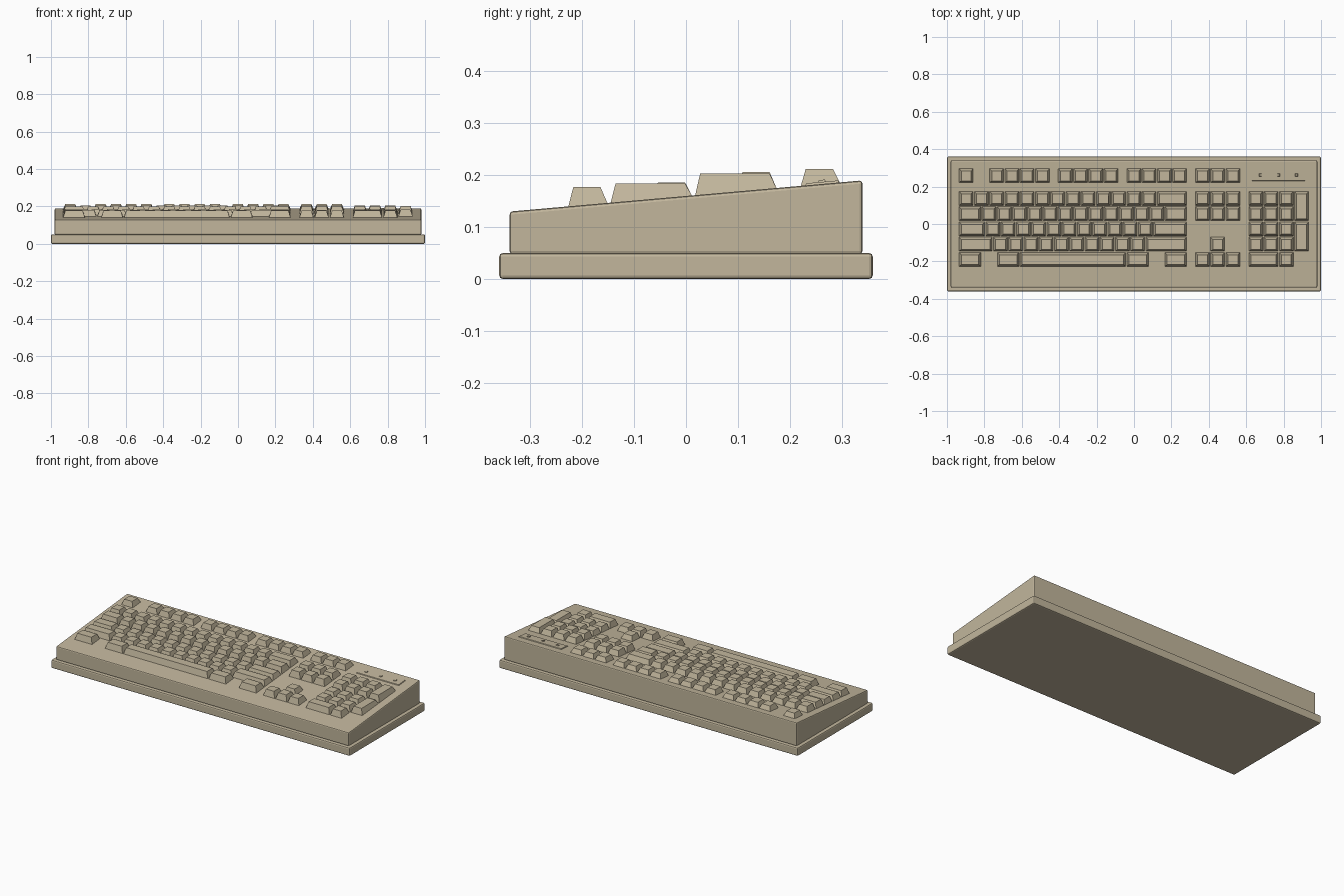
import bpy, bmesh

if "Cube" in bpy.data.objects:
    bpy.data.objects.remove(bpy.data.objects["Cube"])

beige = bpy.data.materials.new("warm beige plastic")
beige.diffuse_color = (0.54, 0.47, 0.335, 1)
beige.use_nodes = True
beige.node_tree.nodes["Principled BSDF"].inputs["Base Color"].default_value = beige.diffuse_color

PITCH, X0, GAP = 0.0815, -0.938, 0.0025
# row centre y and key-top height, from the function row to the space row
ROWS = [(0.259, 0.212), (0.137, 0.206), (0.0555, 0.200),
        (-0.026, 0.186), (-0.1075, 0.181), (-0.189, 0.177)]


def surface(y):
    """Height of the sloping case top."""
    return 0.16 + 0.0882 * y


def frustum(bm, bottom, top):
    """Closed six-sided block from two four-point rings."""
    a = [bm.verts.new(p) for p in bottom]
    b = [bm.verts.new(p) for p in top]
    bm.faces.new(a[::-1])
    bm.faces.new(b)
    for i in range(4):
        j = (i + 1) % 4
        bm.faces.new((a[i], a[j], b[j], b[i]))


def ring(x1, x2, y1, y2, z):
    """Four points; z is a function of y."""
    return [(x, y, z(y)) for x, y in ((x1, y1), (x2, y1), (x2, y2), (x1, y2))]


def finish(name, bm, bevel=0):
    bmesh.ops.recalc_face_normals(bm, faces=bm.faces[:])
    me = bpy.data.meshes.new(name)
    bm.to_mesh(me)
    bm.free()
    me.materials.append(beige)
    ob = bpy.data.objects.new(name, me)
    bpy.context.collection.objects.link(ob)
    if bevel:
        m = ob.modifiers.new("soft_edges", 'BEVEL')
        m.width = bevel
        m.segments = 2
    return ob


def add_key(bm, u, w, row, rows=1, top=None):
    """Tapered keycap starting u units from the left, w units wide."""
    yc, zt = ROWS[row]
    zt = top or zt
    x1, x2 = X0 + u * PITCH + GAP, X0 + (u + w) * PITCH - GAP
    y2 = yc + PITCH / 2 - GAP
    y1 = yc - PITCH / 2 + GAP - (rows - 1) * PITCH
    frustum(bm, ring(x1, x2, y1, y2, lambda y: surface(y) - 0.002),
            ring(x1 + 0.012, x2 - 0.012, y1 + 0.01, y2 - 0.014, lambda y: zt))


def key_block(name, keys):
    bm = bmesh.new()
    for k in keys:
        add_key(bm, *k)
    finish(name, bm)


def run(start, widths, row):
    """Adjoining keys in one row."""
    out = []
    for w in widths:
        out.append((start, w, row))
        start += w
    return out


# base plinth
bm = bmesh.new()
frustum(bm, ring(-1, 1, -0.36, 0.36, lambda y: 0),
        ring(-1, 1, -0.36, 0.36, lambda y: 0.05))
finish("base_plinth", bm, 0.007)

# wedge-shaped upper case
bm = bmesh.new()
frustum(bm, ring(-0.98, 0.98, -0.34, 0.34, lambda y: 0.048),
        ring(-0.98, 0.98, -0.34, 0.34, surface))
finish("upper_case", bm, 0.006)

# function keys
key_block("function_keys", run(0, [1], 0) + run(2, [1] * 4, 0)
          + run(6.5, [1] * 4, 0) + run(11, [1] * 4, 0))

# main typing block
key_block("typing_keys",
          run(0, [1] * 13 + [2], 1)
          + run(0, [1.5] + [1] * 12 + [1.5], 2)
          + run(0, [1.75] + [1] * 11 + [2.25], 3)
          + run(0, [2.25] + [1] * 10 + [2.75], 4)
          + run(0, [1.5], 5) + run(2.5, [1.5, 7, 1.5], 5) + run(13.5, [1.5], 5))

# navigation and arrow keys
nav = [k for r in (0, 1, 2, 5) for k in run(15.5, [1] * 3, r)]
key_block("navigation_keys", nav + run(16.5, [1], 4))

# number pad with two double-height keys
pad = [k for r in (1, 2, 3, 4) for k in run(19, [1] * 3, r)]
key_block("number_pad_keys", pad + run(19, [2, 1], 5)
          + [(22, 1, 1, 2, 0.203), (22, 1, 3, 2, 0.184)])

# indicator panel
bm = bmesh.new()
frustum(bm, ring(0.628, 0.917, 0.228, 0.297, lambda y: surface(y) - 0.003),
        ring(0.632, 0.913, 0.232, 0.293, lambda y: surface(y) + 0.004))
finish("indicator_panel", bm)

# indicator lamps
bm = bmesh.new()
for x in (0.676, 0.773, 0.869):
    frustum(bm, ring(x - 0.008, x + 0.008, 0.254, 0.27, surface),
            ring(x - 0.006, x + 0.006, 0.256, 0.268, lambda y: surface(y) + 0.008))
finish("indicator_lamps", bm)
